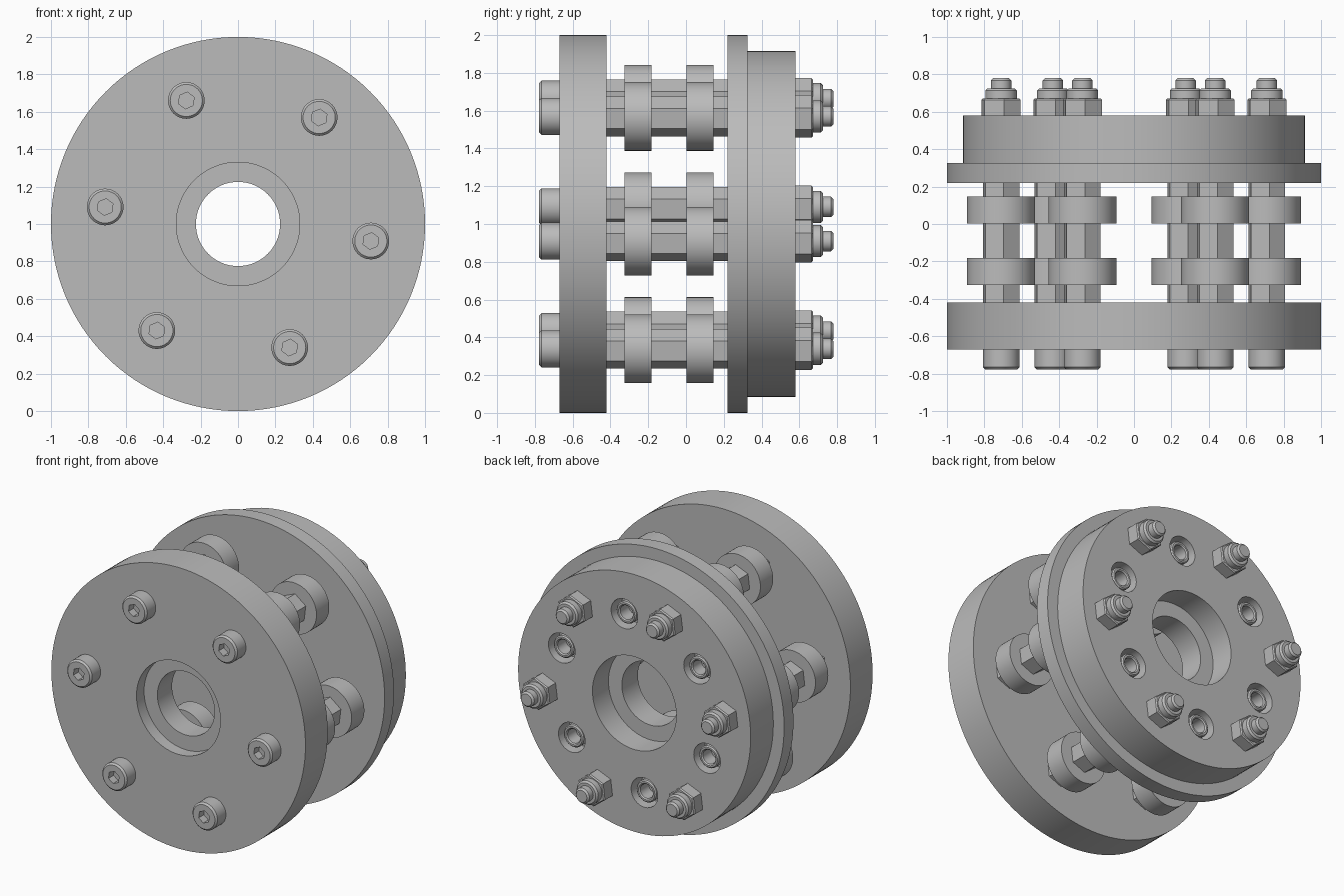
import bpy, bmesh, math
from math import cos, sin, pi, radians

if "Cube" in bpy.data.objects:
    bpy.data.objects.remove(bpy.data.objects["Cube"], do_unlink=True)

# One steel colour for everything
steel = bpy.data.materials.new("steel_grey")
steel.use_nodes = True
GREY = (0.5, 0.5, 0.5, 1)
steel.diffuse_color = GREY
steel.node_tree.nodes["Principled BSDF"].inputs["Base Color"].default_value = GREY

TILT = radians(-7.3)        # rotation of the whole bolt pattern
HEX = radians(22.7)         # corner direction of every hexagon
BOLT_R, PORT_R = 0.716, 0.62


def lathe(name, profile, seg=48, start=0.0):
    """Revolve a closed (radius, y) profile around the y axis."""
    bm = bmesh.new()
    rings = []
    for i in range(seg):
        a = start + 2 * pi * i / seg
        rings.append([bm.verts.new((r * cos(a), y, r * sin(a))) for r, y in profile])
    n = len(profile)
    for i in range(seg):
        p, q = rings[i], rings[(i + 1) % seg]
        for j in range(n):
            k = (j + 1) % n
            if profile[j][0] or profile[k][0]:
                bm.faces.new((p[j], p[k], q[k], q[j]))
    bmesh.ops.remove_doubles(bm, verts=bm.verts, dist=1e-5)
    bmesh.ops.dissolve_degenerate(bm, edges=bm.edges, dist=1e-5)
    bmesh.ops.recalc_face_normals(bm, faces=bm.faces)
    mesh = bpy.data.meshes.new(name)
    bm.to_mesh(mesh)
    bm.free()
    mesh.materials.append(steel)
    ob = bpy.data.objects.new(name, mesh)
    bpy.context.collection.objects.link(ob)
    return ob


def rod(name, r, y0, y1, seg=48, start=0.0, bevel0=0.0, bevel1=0.0):
    """Solid bar along y with optional chamfered ends."""
    pts = [(0, y0), (r - bevel0, y0)]
    if bevel0:
        pts.append((r, y0 + bevel0))
    if bevel1:
        pts.append((r, y1 - bevel1))
    pts += [(r - bevel1, y1), (0, y1)]
    return lathe(name, pts, seg, start)


def activate(ob):
    bpy.ops.object.select_all(action='DESELECT')
    ob.select_set(True)
    bpy.context.view_layer.objects.active = ob


def cut(ob, cutter):
    activate(ob)
    mod = ob.modifiers.new("cut", 'BOOLEAN')
    mod.operation, mod.solver, mod.object = 'DIFFERENCE', 'EXACT', cutter
    bpy.ops.object.modifier_apply(modifier=mod.name)
    bpy.data.objects.remove(cutter, do_unlink=True)


def smooth(ob):
    activate(ob)
    bpy.ops.object.shade_smooth_by_angle(angle=radians(30))


def place(ob, radius, angle):
    ob.location = (radius * cos(angle), 0, 1 + radius * sin(angle))


def around(ob, radius, offset):
    """Repeat a part six times on a bolt circle."""
    for i in range(6):
        o = ob
        if i:
            o = ob.copy()
            bpy.context.collection.objects.link(o)
        o.name = f"{ob.name.split('.')[0]}_{i + 1}" if i else ob.name
        place(o, radius, offset + i * pi / 3)


# Front plate with a stepped bore
front = lathe("front_plate", [(0.225, -0.42), (1, -0.42), (1, -0.67),
                              (0.33, -0.67), (0.33, -0.585), (0.225, -0.585)], 128)
front.location.z = 1
smooth(front)

# Rear hub: thin flange, thick body, stepped bore, counterbored ports
rear = lathe("rear_hub", [(0.225, 0.22), (1, 0.22), (1, 0.325), (0.915, 0.325),
                          (0.915, 0.58), (0.33, 0.58), (0.33, 0.40), (0.225, 0.40)], 128)
rear.location.z = 1
for i in range(6):
    drill = rod("drill", 0.105, 0.46, 0.7, 32)
    place(drill, PORT_R, TILT + pi / 6 + i * pi / 3)
    bpy.context.view_layer.update()
    cut(rear, drill)
smooth(rear)

# Sleeves seated in the ports
sleeve = lathe("port_sleeve", [(0.05, 0.45), (0.078, 0.45), (0.078, 0.555),
                               (0.07, 0.563), (0.058, 0.563), (0.05, 0.555)], 32)
smooth(sleeve)
around(sleeve, PORT_R, TILT + pi / 6)

# Socket-head bolts
head = rod("bolt_head", 0.098, -0.777, -0.67, bevel0=0.012)
cut(head, rod("socket", 0.045, -0.85, -0.72, 6, HEX))

parts = [
    head,
    rod("hex_spacer", 0.106, -0.42, 0.22, 6, HEX),
    rod("hex_nut", 0.113, 0.58, 0.672, 6, HEX, bevel1=0.008),
    rod("nut_collar", 0.085, 0.672, 0.725, 40, bevel1=0.012),
    rod("bolt_tip", 0.054, 0.725, 0.78, 32, bevel1=0.012),
]
# Pairs of round bushes on each spacer
for name, y0, y1 in (("front_bush", -0.325, -0.182), ("rear_bush", 0.003, 0.146)):
    parts.append(lathe(name, [(0.09, y0), (0.182, y0), (0.182, y1), (0.09, y1)], 64))

for part in parts:
    smooth(part)
    around(part, BOLT_R, TILT)
bpy.ops.object.select_all(action='DESELECT')
